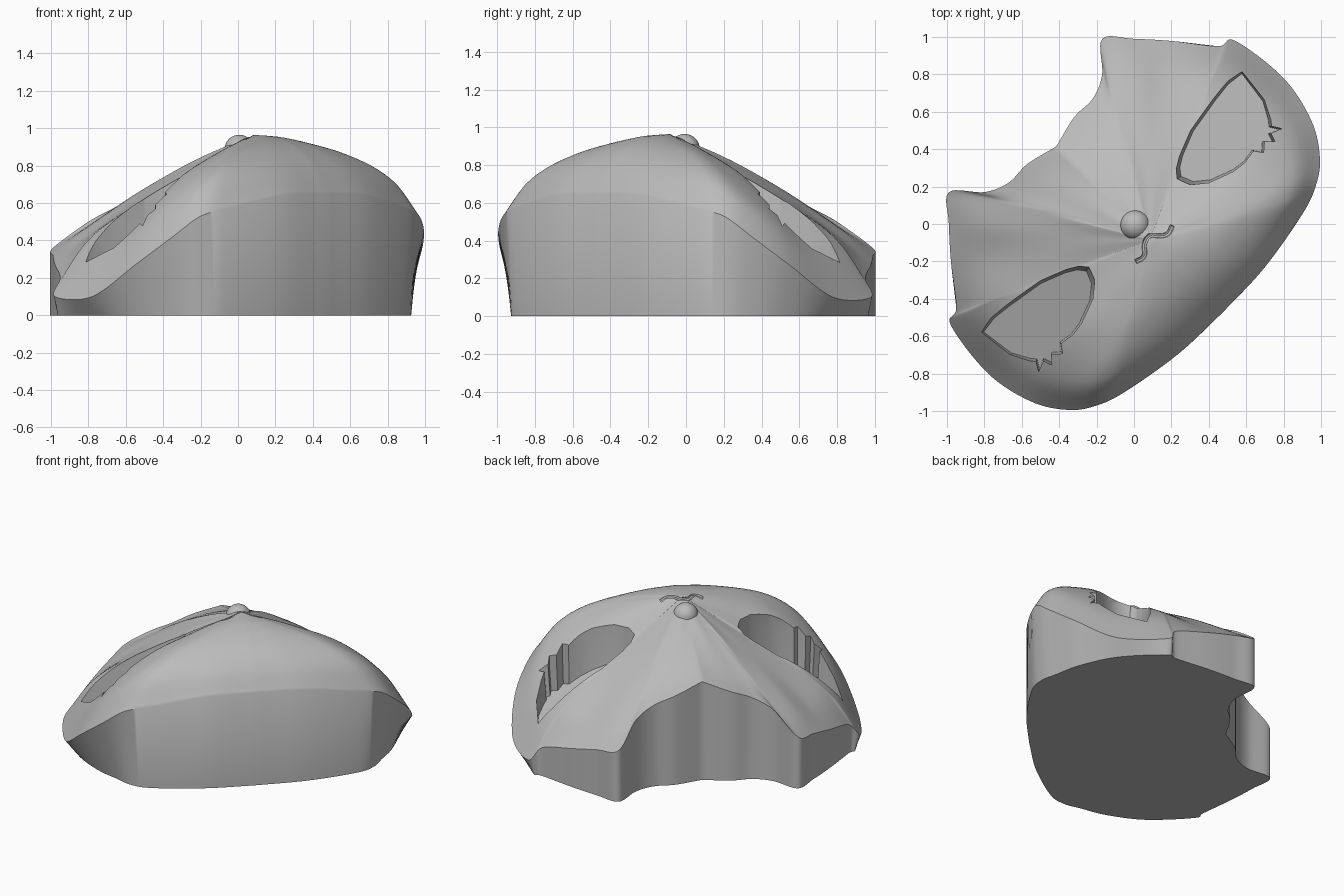
import bpy, bmesh
from math import sqrt
from mathutils import Vector
from mathutils.bvhtree import BVHTree

cube = bpy.data.objects.get("Cube")
if cube:
    bpy.data.objects.remove(cube)

grey = bpy.data.materials.new("plain grey")
grey.use_nodes = True
grey.diffuse_color = (0.5, 0.5, 0.5, 1)
grey.node_tree.nodes["Principled BSDF"].inputs["Base Color"].default_value = (0.5, 0.5, 0.5, 1)

CENTRE_U, CENTRE_Z = 0.12, 0.965
RINGS, STEPS = 24, 8
FRACTIONS = (0, 0.3, 0.6, 0.85, 1)

# Half outline, chin to hairline: u (to chin), v (sideways), rim height,
# dome heights at the three inner fractions, base inset factor
OUTLINE = [
    (.67, 0, .65, .95, .89, .78, 1),
    (.658, .33, .64, .945, .88, .77, 1),
    (.6, .67, .57, .93, .86, .74, .99),
    (.545, .827, .53, .915, .84, .71, .95),
    (.456, .95, .42, .9, .8, .64, .9),
    (.283, 1.06, .27, .87, .74, .52, .9),
    (.014, 1.117, .1, .82, .65, .38, .93),
    (-.31, 1.075, .1, .785, .59, .36, .97),
    (-.354, .99, .2, .785, .6, .41, 1),
    (-.55, .834, .27, .8, .61, .41, 1),
    (-.7, .7, .32, .81, .63, .45, 1),
    (-.82, .58, .36, .825, .64, .46, 1),
    (-.686, .445, .5, .85, .71, .57, 1),
    (-.63, .318, .57, .865, .745, .63, 1),
    (-.63, .177, .625, .875, .765, .67, 1),
    (-.587, 0, .69, .88, .79, .725, 1),
]


def place(u, v, z):
    """Turn face axes (to chin, sideways) into world axes."""
    return Vector(((u + v) / sqrt(2), (v - u) / sqrt(2), z))


def smooth(ts, vals, t):
    """Cubic interpolation through unevenly spaced values."""
    last = len(ts) - 1
    k = max(i for i in range(last) if ts[i] <= t or i == 0)

    def slope(i):
        a, b = max(i - 1, 0), min(i + 1, last)
        return (vals[b] - vals[a]) / (ts[b] - ts[a])

    h = ts[k + 1] - ts[k]
    s = (t - ts[k]) / h
    return ((1 + 2 * s) * (1 - s) ** 2 * vals[k] + s * (1 - s) ** 2 * h * slope(k)
            + s * s * (3 - 2 * s) * vals[k + 1] + s * s * (s - 1) * h * slope(k + 1))


def add_object(name, bm):
    bmesh.ops.recalc_face_normals(bm, faces=bm.faces)
    mesh = bpy.data.meshes.new(name)
    bm.to_mesh(mesh)
    bm.free()
    mesh.materials.append(grey)
    obj = bpy.data.objects.new(name, mesh)
    bpy.context.collection.objects.link(obj)
    return obj


def skin(bm, loops):
    """Bridge successive closed loops with quads."""
    for lower, upper in zip(loops, loops[1:]):
        for i in range(len(lower)):
            j = (i + 1) % len(lower)
            bm.faces.new((lower[i], lower[j], upper[j], upper[i]))


# Face block: domed top in rings, wall down to a flat base
def build_face():
    bm = bmesh.new()
    keys = list(range(len(OUTLINE)))
    columns = list(zip(*OUTLINE))
    half = (len(keys) - 1) * STEPS
    spokes = []
    for i in range(2 * half):
        q = (i if i <= half else 2 * half - i) / STEPS
        side = 1 if i <= half else -1
        u, v, rim, a, b, c, inset = [smooth(keys, col, q) for col in columns]
        spokes.append((u - CENTRE_U, v * side, (CENTRE_Z, a, b, c, rim), inset))
    loops = []
    for r in range(1, RINGS + 1):
        t = 1 - (1 - r / RINGS) ** 1.3
        loops.append([bm.verts.new(place(CENTRE_U + u * t, v * t, smooth(FRACTIONS, hs, t)))
                      for u, v, hs, f in spokes])
    loops.append([bm.verts.new(place(CENTRE_U + u * f, v * f, 0)) for u, v, hs, f in spokes])
    skin(bm, loops)
    top = bm.verts.new(place(CENTRE_U, 0, CENTRE_Z))
    first = loops[0]
    for i in range(len(first)):
        bm.faces.new((top, first[i], first[(i + 1) % len(first)]))
    bm.faces.new(loops[-1])
    return add_object("face", bm)


# Eye cutter: almond outline with three lash notches and a sloping floor
EYE = [(-.177, .997), (.02, .97), (.12, .915), (.15, .89), (.198, .919), (.175, .86),
       (.222, .845), (.18, .806), (.22, .76), (.175, .728), (.187, .65), (.177, .573),
       (.127, .438), (.064, .361), (-.007, .332), (-.05, .365), (-.085, .424),
       (-.141, .566), (-.177, .785), (-.19, .9)]


def build_eye_cutter(side):
    bm = bmesh.new()
    mid_u = sum(p[0] for p in EYE) / len(EYE)
    mid_v = sum(p[1] for p in EYE) / len(EYE)
    loops = []
    for scale, lift in ((0.93, 0), (1, 0.2), (1, 1)):
        ring = []
        for u, v in EYE:
            u, v = mid_u + (u - mid_u) * scale, mid_v + (v - mid_v) * scale
            ring.append(bm.verts.new(place(u, v * side, 0.79 - 0.58 * v + 0.1 * u + lift)))
        loops.append(ring)
    skin(bm, loops)
    bm.faces.new(loops[0])
    bm.faces.new(loops[-1])
    return add_object("eye_cutter", bm)


# Mouth cutter: thin tube following the surface along a wavy line
MOUTH = [(.148, -.137), (.158, -.085), (.113, -.035), (.106, .02), (.138, .05),
         (.163, .09), (.15, .14)]


def build_mouth_cutter(face):
    mesh = face.data
    tree = BVHTree.FromPolygons([v.co for v in mesh.vertices], [p.vertices for p in mesh.polygons])
    curve = bpy.data.curves.new("mouth_path", "CURVE")
    curve.dimensions = "3D"
    curve.bevel_depth = 0.014
    curve.bevel_resolution = 2
    curve.use_fill_caps = True
    spline = curve.splines.new("BEZIER")
    spline.bezier_points.add(len(MOUTH) - 1)
    for point, (u, v) in zip(spline.bezier_points, MOUTH):
        hit = tree.ray_cast(place(u, v, 3), Vector((0, 0, -1)))[0]
        point.co = hit + Vector((0, 0, 0.003))
        point.handle_left_type = point.handle_right_type = "AUTO"
    path = bpy.data.objects.new("mouth_path", curve)
    bpy.context.collection.objects.link(path)
    bpy.context.view_layer.update()
    tube = bpy.data.meshes.new_from_object(path.evaluated_get(bpy.context.evaluated_depsgraph_get()))
    bm = bmesh.new()
    bm.from_mesh(tube)
    bmesh.ops.remove_doubles(bm, verts=bm.verts, dist=0.0001)
    bpy.data.objects.remove(path)
    return add_object("mouth_cutter", bm)


def shade(obj):
    bpy.ops.object.select_all(action="DESELECT")
    obj.select_set(True)
    bpy.context.view_layer.objects.active = obj
    bpy.ops.object.shade_smooth_by_angle(angle=0.6)


face = build_face()
cutters = [build_mouth_cutter(face), build_eye_cutter(1), build_eye_cutter(-1)]
for cutter in cutters:
    cutter.hide_render = True
    cut = face.modifiers.new(cutter.name, "BOOLEAN")
    cut.operation = "DIFFERENCE"
    cut.solver = "EXACT"
    cut.object = cutter
    bpy.context.view_layer.objects.active = face
    bpy.ops.object.modifier_apply(modifier=cut.name)
    bpy.data.objects.remove(cutter)
shade(face)

# Nose: small rounded button
bm = bmesh.new()
bmesh.ops.create_uvsphere(bm, u_segments=32, v_segments=16, radius=0.08)
bmesh.ops.translate(bm, verts=bm.verts, vec=place(0.01, 0, 0.885))
shade(add_object("nose", bm))
